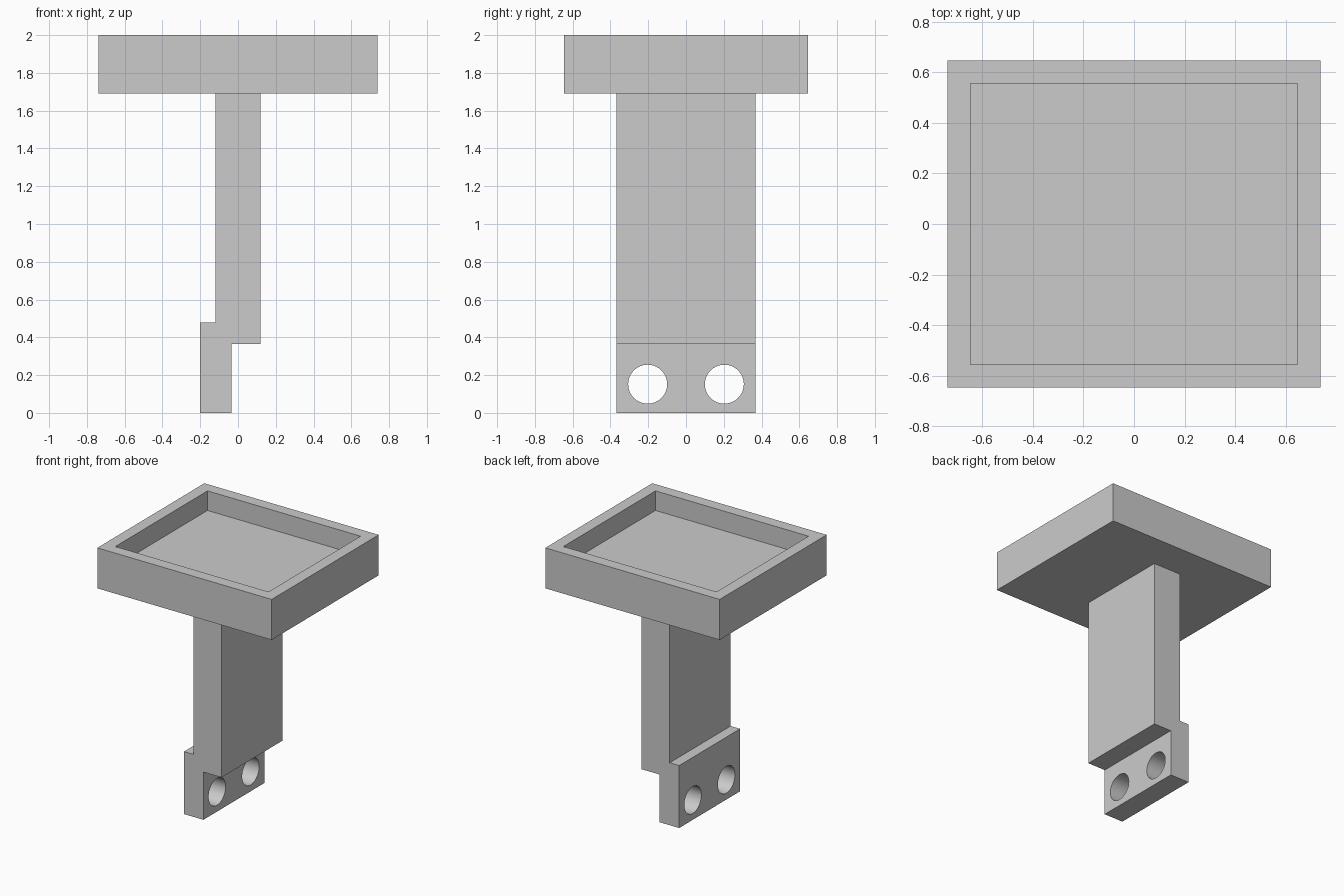
import bpy, bmesh, math
from mathutils import Vector, Matrix

if "Cube" in bpy.data.objects:
    bpy.data.objects.remove(bpy.data.objects["Cube"])

# Plain grey material
GREY = (0.6, 0.6, 0.6, 1.0)
grey = bpy.data.materials.new("plain grey")
grey.use_nodes = True
grey.diffuse_color = GREY
grey.node_tree.nodes["Principled BSDF"].inputs["Base Color"].default_value = GREY


def add_object(name, bm):
    bmesh.ops.recalc_face_normals(bm, faces=bm.faces)
    mesh = bpy.data.meshes.new(name)
    bm.to_mesh(mesh)
    bm.free()
    mesh.materials.append(grey)
    obj = bpy.data.objects.new(name, mesh)
    bpy.context.collection.objects.link(obj)
    return obj


def activate(obj):
    bpy.ops.object.select_all(action='DESELECT')
    obj.select_set(True)
    bpy.context.view_layer.objects.active = obj


# Tray: a slab whose top is inset and pushed down into a recess
TOP, BOTTOM, RIM, DEPTH = 2.0, 1.69, 0.127, 0.15
bm = bmesh.new()
bmesh.ops.create_cube(bm, size=1)
bmesh.ops.scale(bm, vec=(1.476, 1.294, TOP - BOTTOM), verts=bm.verts)
bmesh.ops.translate(bm, vec=(0, 0, (TOP + BOTTOM) / 2), verts=bm.verts)
top = max(bm.faces, key=lambda f: f.calc_center_median().z)
bmesh.ops.inset_individual(bm, faces=[top], thickness=RIM)
floor = bmesh.ops.extrude_discrete_faces(bm, faces=[top])["faces"][0]
bmesh.ops.translate(bm, vec=(0, 0, -DEPTH), verts=floor.verts)
add_object("tray", bm)

# Bracket arm: stepped side profile extruded along its width
HALF_WIDTH = 0.368
profile = [(-0.2, 0), (-0.035, 0), (-0.035, 0.365), (0.118, 0.365),
           (0.118, BOTTOM), (-0.12, BOTTOM), (-0.12, 0.478), (-0.2, 0.478)]
bm = bmesh.new()
face = bm.faces.new([bm.verts.new((x, -HALF_WIDTH, z)) for x, z in profile])
side = bmesh.ops.extrude_face_region(bm, geom=[face])["geom"]
bmesh.ops.translate(bm, vec=(0, 2 * HALF_WIDTH, 0),
                    verts=[v for v in side if isinstance(v, bmesh.types.BMVert)])
arm = add_object("bracket_arm", bm)

# Two round mounting holes through the foot
bm = bmesh.new()
for y in (-0.203, 0.203):
    place = Matrix.Translation(Vector((-0.12, y, 0.152))) @ Matrix.Rotation(math.pi / 2, 4, 'Y')
    bmesh.ops.create_cone(bm, cap_ends=True, segments=64, radius1=0.103,
                          radius2=0.103, depth=0.4, matrix=place)
cutter = add_object("hole_cutter", bm)
cutter.hide_render = True

cut = arm.modifiers.new("mounting holes", 'BOOLEAN')
cut.operation = 'DIFFERENCE'
cut.solver = 'EXACT'
cut.object = cutter
activate(arm)
bpy.ops.object.modifier_apply(modifier=cut.name)
bpy.data.objects.remove(cutter)
bpy.ops.object.shade_smooth_by_angle(angle=math.radians(30))
